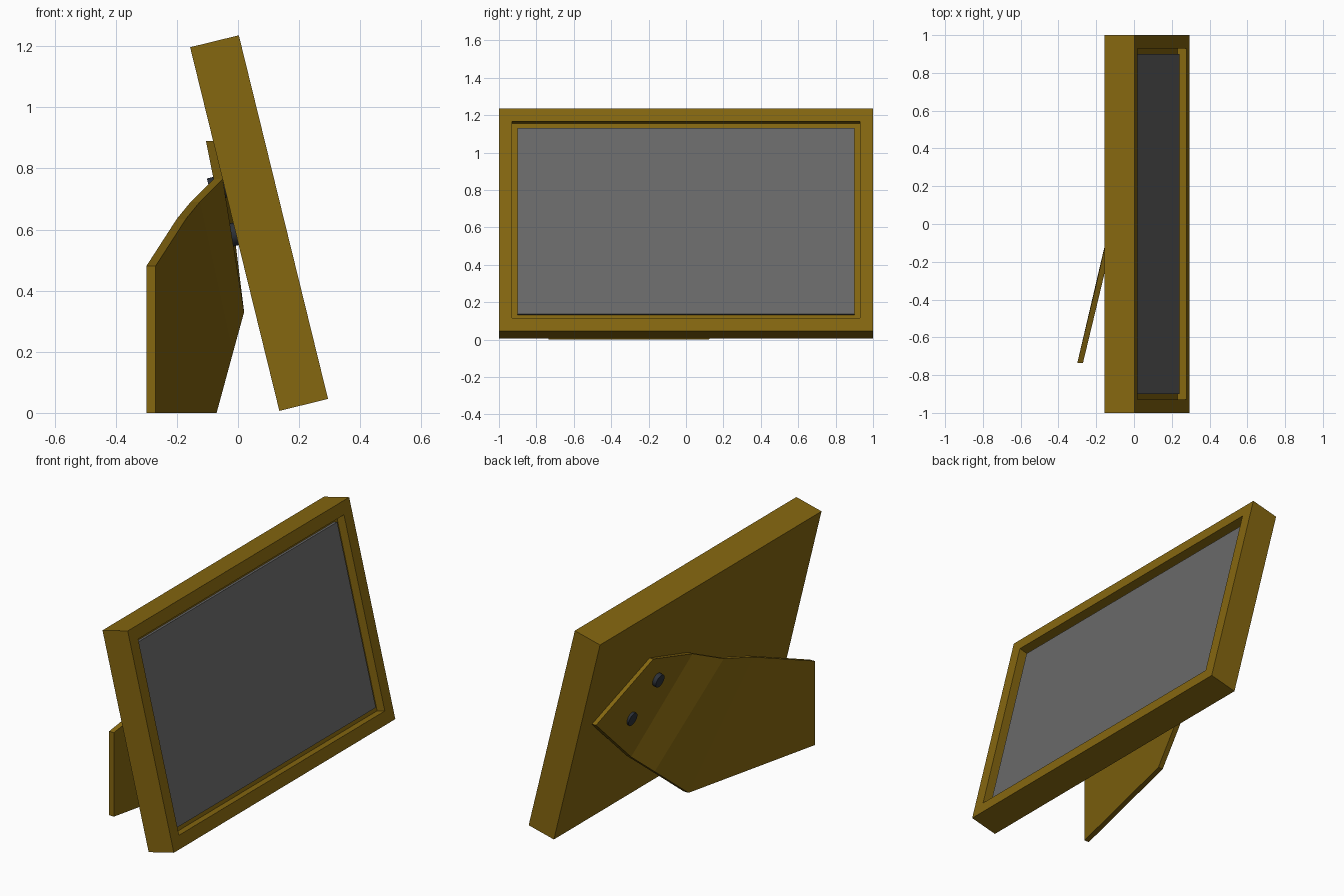
import bpy, bmesh, math
from mathutils import Matrix, Vector

if "Cube" in bpy.data.objects:
    bpy.data.objects.remove(bpy.data.objects["Cube"])

TILT = -0.2406
FRAME = Matrix.Translation((0.069, 0, 0.621)) @ Matrix.Rotation(TILT, 4, 'Y')


def material(name, color):
    m = bpy.data.materials.new(name)
    m.diffuse_color = (*color, 1)
    m.use_nodes = True
    m.node_tree.nodes["Principled BSDF"].inputs["Base Color"].default_value = m.diffuse_color
    return m


WOOD = material("wood", (0.235, 0.135, 0.005))
GREY = material("picture_grey", (0.14, 0.14, 0.14))
DARK = material("screw_dark", (0.025, 0.03, 0.04))


def finish(name, bm, mat, matrix=Matrix()):
    bmesh.ops.transform(bm, matrix=matrix, verts=bm.verts)
    bmesh.ops.recalc_face_normals(bm, faces=bm.faces)
    me = bpy.data.meshes.new(name)
    bm.to_mesh(me)
    bm.free()
    me.materials.append(mat)
    ob = bpy.data.objects.new(name, me)
    bpy.context.collection.objects.link(ob)
    return ob


def box(size):
    bm = bmesh.new()
    bmesh.ops.create_cube(bm, size=1, matrix=Matrix.Diagonal((*size, 1)))
    return bm


# Tilted frame with a recessed front opening
T, H = 0.164, 1.225
bm = box((T, 2, H))
bm.faces.ensure_lookup_table()
bm.normal_update()
front = max(bm.faces, key=lambda f: f.normal.x)
bmesh.ops.inset_region(bm, faces=[front], thickness=0.1)
ext = bmesh.ops.extrude_face_region(bm, geom=[front])
bmesh.ops.translate(bm, vec=(-0.05, 0, 0),
                    verts=[v for v in ext["geom"] if isinstance(v, bmesh.types.BMVert)])
if front.is_valid:
    bmesh.ops.delete(bm, geom=[front], context='FACES_ONLY')
finish("frame", bm, WOOD, FRAME)

# Picture panel inside the recess
finish("picture_panel", box((0.02, 1.8, H - 0.2)), GREY,
       FRAME @ Matrix.Translation((T / 2 - 0.04, 0, 0)))

# Bent back stand: top and bottom edge points from free end to hinge flap
top = [(-0.30, -0.735, 0.48), (-0.20, -0.32, 0.635), (-0.155, -0.12, 0.69),
       (-0.08, 0.055, 0.765), (-0.105, 0.445, 0.89)]
bottom = [(-0.30, -0.735, 0), (-0.10, 0.12, 0), (-0.047, 0.35, 0.195),
          (-0.01, 0.51, 0.33), (-0.052, 0.887, 0.666)]
bm = bmesh.new()
rings = []
for a, b in zip(top, bottom):
    off = Vector((0.03, 0, 0))
    a, b = Vector(a), Vector(b)
    rings.append([bm.verts.new(p) for p in (a, b, b + off, a + off)])
for r, s in zip(rings, rings[1:]):
    for i in range(4):
        j = (i + 1) % 4
        bm.faces.new((r[i], r[j], s[j], s[i]))
bm.faces.new(rings[0])
bm.faces.new(rings[-1])
finish("back_stand", bm, WOOD)

# Two screw heads on the hinge flap
for n, (y, z) in enumerate(((0.366, 0.736), (0.557, 0.58)), 1):
    bm = bmesh.new()
    bmesh.ops.create_cone(bm, cap_ends=True, segments=24, radius1=0.038,
                          radius2=0.038, depth=0.05)
    m = (Matrix.Translation((0.112 - 0.2454 * z, y, z))
         @ Matrix.Rotation(TILT - math.pi / 2, 4, 'Y'))
    ob = finish(f"screw_{n}", bm, DARK, m)
    bpy.context.view_layer.objects.active = ob
    ob.select_set(True)
    bpy.ops.object.shade_smooth_by_angle()
    ob.select_set(False)
